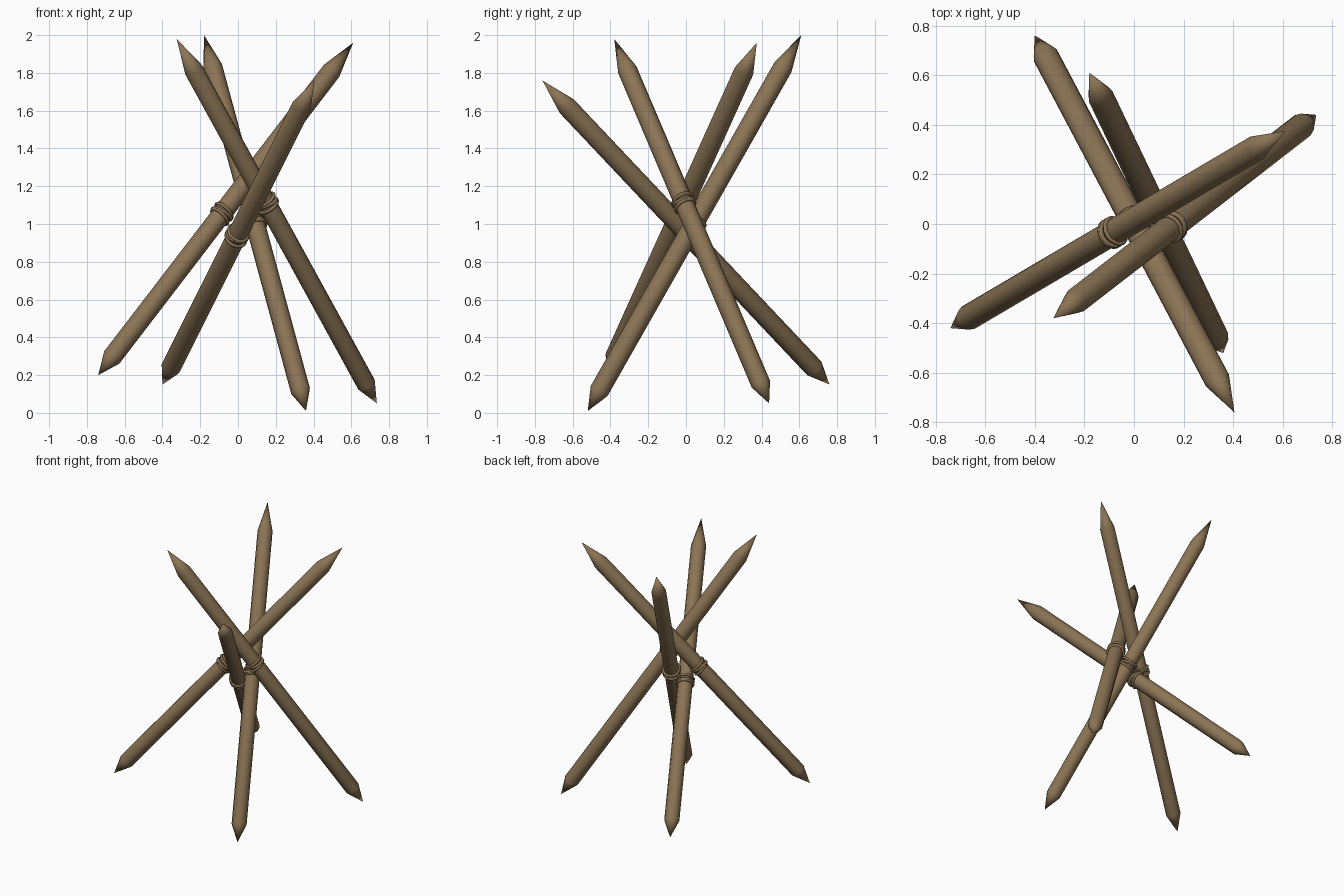
import bpy, bmesh, math
from mathutils import Vector, Matrix

if "Cube" in bpy.data.objects:
    bpy.data.objects.remove(bpy.data.objects["Cube"])

wood = bpy.data.materials.new("weathered_wood")
wood.diffuse_color = (0.26, 0.175, 0.09, 1)
wood.use_nodes = True
wood.node_tree.nodes["Principled BSDF"].inputs["Base Color"].default_value = wood.diffuse_color

SIDES, RADIUS = 10, 0.052

def pole_matrix(a, b):
    q = (b - a).to_track_quat('Z', 'Y')
    return Matrix.Translation(a) @ q.to_matrix().to_4x4()

def finish(bm, name, matrix):
    bmesh.ops.recalc_face_normals(bm, faces=bm.faces[:])
    mesh = bpy.data.meshes.new(name)
    bm.to_mesh(mesh)
    bm.free()
    mesh.materials.append(wood)
    mesh.shade_smooth()
    ob = bpy.data.objects.new(name, mesh)
    ob.matrix_world = matrix
    bpy.context.collection.objects.link(ob)

def stake(name, a, b):
    # round shaft with a short lower point and a long upper point
    length = (b - a).length
    bm = bmesh.new()
    rings = [[bm.verts.new((RADIUS * math.cos(t), RADIUS * math.sin(t), z))
              for t in (2 * math.pi * i / SIDES for i in range(SIDES))]
             for z in (0.125, length - 0.2)]
    low, high = bm.verts.new((0, 0, 0)), bm.verts.new((0, 0, length))
    for i in range(SIDES):
        j = (i + 1) % SIDES
        bm.faces.new((rings[0][i], rings[0][j], rings[1][j], rings[1][i]))
        bm.faces.new((low, rings[0][j], rings[0][i]))
        bm.faces.new((high, rings[1][i], rings[1][j]))
    finish(bm, name, pole_matrix(a, b))

def binding(name, a, b, where):
    # three rope loops around the shaft, each tilted a little
    bm = bmesh.new()
    n, m, major, minor = 16, 6, 0.056, 0.009
    for k, tilt in ((-1, 0.12), (0, -0.1), (1, 0.1)):
        grid = []
        for i in range(n):
            t = 2 * math.pi * i / n
            row = []
            for s in range(m):
                p = 2 * math.pi * s / m
                r = major + minor * math.cos(p)
                v = Vector((r * math.cos(t), r * math.sin(t), minor * math.sin(p)))
                v = Matrix.Rotation(tilt, 3, 'X') @ v
                row.append(bm.verts.new(v + Vector((0, 0, k * 0.02))))
            grid.append(row)
        for i in range(n):
            for s in range(m):
                i2, s2 = (i + 1) % n, (s + 1) % m
                bm.faces.new((grid[i][s], grid[i2][s], grid[i2][s2], grid[i][s2]))
    finish(bm, name, pole_matrix(a, b) @ Matrix.Translation((0, 0, (b - a).length * where)))

# lower tip, upper tip, position of the rope along the stake
stakes = {
    "front_right": ((0.36, -0.52, 0.01), (-0.18, 0.61, 2.0), 0.50),
    "back_right": ((0.735, 0.44, 0.05), (-0.325, -0.38, 1.98), 0.55),
    "back_left": ((-0.40, 0.76, 0.15), (0.405, -0.76, 1.76), 0.49),
    "front_left": ((-0.74, -0.42, 0.20), (0.61, 0.375, 1.96), 0.485),
}
for name, (a, b, where) in stakes.items():
    a, b = Vector(a), Vector(b)
    stake(name + "_stake", a, b)
    binding(name + "_rope_binding", a, b, where)
